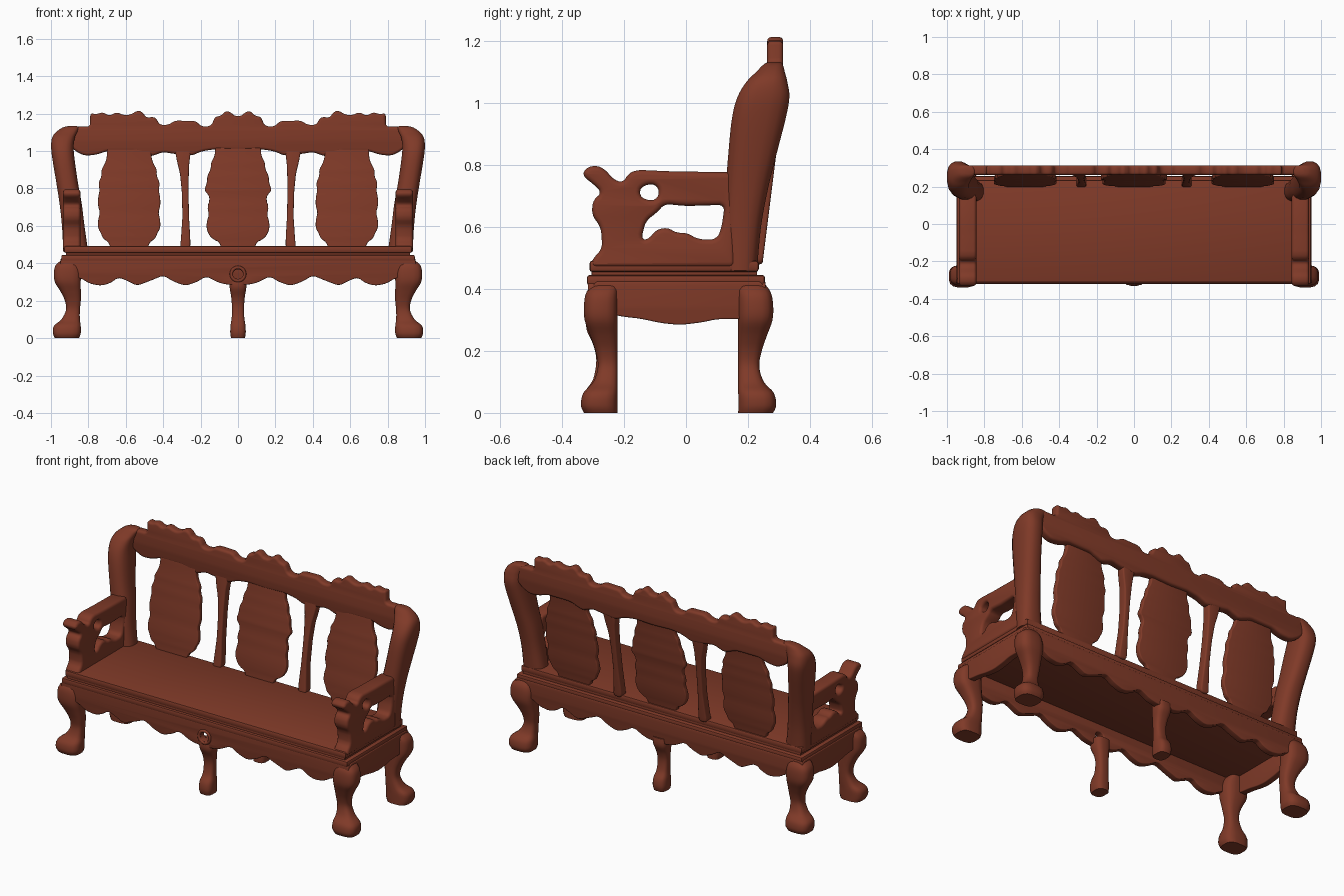
import bpy, bmesh, math
from mathutils import Vector

if "Cube" in bpy.data.objects:
    bpy.data.objects.remove(bpy.data.objects["Cube"])

wood = bpy.data.materials.new("red brown wood")
wood.diffuse_color = (0.215, 0.042, 0.021, 1)
wood.use_nodes = True
wood.node_tree.nodes["Principled BSDF"].inputs["Base Color"].default_value = wood.diffuse_color


def finish(name, me, angle=40):
    bm = bmesh.new()
    bm.from_mesh(me)
    bmesh.ops.remove_doubles(bm, verts=bm.verts, dist=0.0002)
    bmesh.ops.recalc_face_normals(bm, faces=bm.faces)
    bm.to_mesh(me)
    bm.free()
    me.materials.clear()
    me.materials.append(wood)
    me.shade_smooth()
    me.set_sharp_from_angle(angle=math.radians(angle))
    ob = bpy.data.objects.new(name, me)
    bpy.context.collection.objects.link(ob)
    return ob


def soften(pts, r=0.012):
    # cut the corners of a closed outline twice, by at most r
    pts = [Vector(p) for p in pts]
    for rr in (r, r * 0.4):
        out = []
        for i, p in enumerate(pts):
            for q in (pts[i - 1], pts[(i + 1) % len(pts)]):
                d = q - p
                out.append(p + d.normalized() * min(rr, 0.3 * d.length))
        pts = out
    return pts


def plate(name, loops, thick, place, bevel=0.008, r=0.012):
    # flat carved board with rounded rim; place maps (u, v, depth) to world
    cu = bpy.data.curves.new(name, 'CURVE')
    cu.dimensions = '2D'
    cu.fill_mode = 'BOTH'
    cu.extrude = thick / 2 - bevel
    cu.bevel_depth = bevel
    cu.bevel_resolution = 2
    cu.offset = -bevel
    for loop in loops:
        pts = soften(loop, r)
        sp = cu.splines.new('POLY')
        sp.points.add(len(pts) - 1)
        for k, p in zip(sp.points, pts):
            k.co = (p.x, p.y, 0, 1)
        sp.use_cyclic_u = True
    tmp = bpy.data.objects.new("temp", cu)
    bpy.context.collection.objects.link(tmp)
    dg = bpy.context.evaluated_depsgraph_get()
    me = bpy.data.meshes.new_from_object(tmp.evaluated_get(dg))
    bpy.data.objects.remove(tmp)
    for v in me.vertices:
        v.co = place(*v.co)
    return finish(name, me)


def loft(name, secs, sx=1, sy=1, n=16, power=0.75, steps=4):
    # rounded sections (z, x0, x1, y0, y1) joined by a smooth interpolation
    rows = []
    S = [secs[0]] + secs + [secs[-1]]
    for i in range(1, len(S) - 2):
        for k in range(steps):
            t = k / steps
            rows.append([0.5 * (2 * b + (c - a) * t + (2 * a - 5 * b + 4 * c - d) * t * t
                                + (3 * b - a - 3 * c + d) * t ** 3)
                         for a, b, c, d in zip(*S[i - 1:i + 3])])
    rows.append(secs[-1])
    bm = bmesh.new()
    rings = []
    for z, x0, x1, y0, y1 in rows:
        ring = []
        for j in range(n):
            a = 2 * math.pi * (j + 0.5) / n
            c, s = math.cos(a), math.sin(a)
            c = math.copysign(abs(c) ** power, c)
            s = math.copysign(abs(s) ** power, s)
            ring.append(bm.verts.new((sx * ((x0 + x1) / 2 + c * (x1 - x0) / 2),
                                      sy * ((y0 + y1) / 2 + s * (y1 - y0) / 2), z)))
        rings.append(ring)
    for p, q in zip(rings, rings[1:]):
        for j in range(n):
            k = (j + 1) % n
            bm.faces.new((p[j], p[k], q[k], q[j]))
    bm.faces.new(rings[0])
    bm.faces.new(rings[-1])
    me = bpy.data.meshes.new(name)
    bm.to_mesh(me)
    bm.free()
    return finish(name, me, 50)


def box(name, x, y0, y1, z0, z1, bev):
    bm = bmesh.new()
    bmesh.ops.create_cube(bm, size=1)
    for v in bm.verts:
        v.co = (v.co.x * 2 * x, (y0 + y1) / 2 + v.co.y * (y1 - y0), (z0 + z1) / 2 + v.co.z * (z1 - z0))
    bmesh.ops.bevel(bm, geom=bm.edges[:], offset=bev, segments=2, affect='EDGES', profile=0.5)
    me = bpy.data.meshes.new(name)
    bm.to_mesh(me)
    bm.free()
    return finish(name, me)


def mirrored(half):
    return half + [(-x, z) for x, z in reversed(half) if x > 0]


# seat with stepped mouldings
box("seat", 0.93, -0.312, 0.235, 0.455, 0.492, 0.01)
box("seat_groove", 0.92, -0.305, 0.23, 0.435, 0.465, 0.003)
box("seat_moulding", 0.945, -0.32, 0.255, 0.412, 0.445, 0.008)

# scalloped front and back aprons, the front one pierced in the middle
wave = [(0, .285), (.05, .285), (.10, .295), (.17, .33), (.22, .30), (.28, .28), (.34, .30),
        (.40, .335), (.46, .31), (.54, .28), (.60, .31), (.64, .325), (.68, .295), (.73, .28),
        (.79, .29), (.84, .32), (.95, .34), (.95, .425)]
hole = [(0.03 * math.cos(a * math.pi / 6), 0.342 + 0.026 * math.sin(a * math.pi / 6)) for a in range(12)]
plate("front_apron", [mirrored(wave), hole], 0.04, lambda u, v, w: (u, -0.297 + w, v), 0.005)
plate("back_apron", [mirrored(wave)], 0.04, lambda u, v, w: (u, 0.237 + w, v), 0.005)

# carved ring around the hole
bpy.ops.mesh.primitive_torus_add(major_radius=0.036, minor_radius=0.009, major_segments=20,
                                 minor_segments=8, location=(0, -0.317, 0.342),
                                 rotation=(math.pi / 2, 0, 0))
ring = bpy.context.object
ring.name = "apron_ring"
ring.data.materials.append(wood)
bpy.ops.object.shade_smooth()

# corner legs: z, inner x, outer x, outer y (front)
leg = [(0, .85, .98, .33), (.025, .84, .99, .34), (.065, .84, .985, .332), (.10, .845, .945, .30),
       (.15, .845, .92, .285), (.20, .84, .926, .293), (.25, .84, .95, .31), (.30, .84, .98, .328),
       (.35, .84, .985, .33), (.39, .85, .975, .322), (.42, .87, .94, .30)]
for side, sx in (("left", -1), ("right", 1)):
    loft("front_leg_" + side, [(z, a, b, .22, y) for z, a, b, y in leg], sx, -1, power=0.65)
    loft("back_leg_" + side, [(z, a, b, .168, y - .048) for z, a, b, y in leg], sx, 1, power=0.65)

# middle legs
for name, sy, d in (("front_middle_leg", -1, 0), ("back_middle_leg", 1, .055)):
    loft(name, [(z, -h, h, .235 - d, y - d) for z, h, y in (
        (0, .038, .325), (.03, .042, .332), (.07, .04, .325), (.11, .034, .30), (.17, .033, .29),
        (.22, .037, .30), (.27, .045, .322), (.315, .045, .32))], 1, sy, power=0.65)

side_apron = [(-.30, .425), (.25, .425), (.25, .33), (.2, .303), (.1, .303), (.05, .292), (-.02, .284),
              (-.08, .29), (-.15, .305), (-.2, .31), (-.30, .33)]
# arm outline with its two openings (y, z)
arm = [(-.31, .47), (-.30, .50), (-.27, .53), (-.275, .60), (-.305, .64), (-.30, .69), (-.27, .71), (-.30, .74),
       (-.335, .765), (-.325, .79), (-.295, .80), (-.265, .79), (-.23, .75), (-.20, .745), (-.19, .77),
       (-.16, .785), (-.05, .78), (.16, .777), (.16, .47)]
arm_hole = [(-.155, .71), (-.135, .738), (-.09, .737), (-.088, .69), (-.13, .685)]
arm_window = [(-.145, .56), (-.12, .56), (-.10, .59), (-.06, .60), (-.03, .58), (.0, .583), (.04, .56),
              (.10, .56), (.115, .60), (.125, .672), (0, .668), (-.07, .675), (-.09, .65), (-.13, .62)]
# back posts, swelling towards the curled top
post = [(.46, .80, .935, .12, .23), (.6, .82, .942, .12, .243), (.72, .835, .955, .127, .265),
        (.83, .855, .972, .135, .292), (.95, .872, .992, .147, .323), (1.02, .878, 1.0, .165, .335),
        (1.07, .872, .995, .195, .328), (1.10, .86, .975, .225, .32), (1.125, .85, .94, .25, .313),
        (1.133, .86, .91, .265, .305)]
for side, s in (("left", -1), ("right", 1)):
    plate("side_apron_" + side, [side_apron], 0.04, lambda u, v, w: (s * (.93 + w), u, v), 0.005)
    plate("arm_" + side, [arm, arm_hole, arm_window], 0.092, lambda u, v, w: (s * (.889 + w), u, v), 0.016)
    loft("back_post_" + side, post, s, 1)

# top rail with carved crest
rail = [(0, 1.005), (.12, 1.01), (.19, 1.0), (.25, .975), (.34, .985), (.40, .995), (.47, .97), (.55, 1.0),
        (.70, 1.0), (.76, .98), (.82, .975), (.87, 1.0), (.92, 1.05), (.90, 1.13), (.79, 1.13),
        (.79, 1.205), (.76, 1.195), (.72, 1.21), (.69, 1.185), (.65, 1.21), (.61, 1.19), (.57, 1.195),
        (.54, 1.217), (.51, 1.21), (.49, 1.175), (.45, 1.185), (.43, 1.165), (.42, 1.14), (.37, 1.14),
        (.34, 1.163), (.22, 1.16), (.20, 1.132), (.145, 1.132), (.13, 1.165), (.12, 1.185), (.09, 1.187),
        (.065, 1.218), (.035, 1.205), (.02, 1.188), (0, 1.188)]
plate("top_rail", [mirrored(rail)], 0.052, lambda u, v, w: (u, .288 + w, v), 0.014)


def lean(z):
    return 0.212 + (z - 0.48) * 0.125


# carved back panels, half outlines
mid = [(0, .48), (.09, .48), (.10, .515), (.13, .525), (.155, .55), (.17, .59), (.165, .63), (.155, .66),
       (.165, .70), (.15, .74), (.16, .77), (.182, .79), (.165, .83), (.165, .87), (.145, .90), (.145, .94),
       (.125, .97), (.12, 1.03), (0, 1.03)]
end = [(0, .48), (.10, .48), (.11, .515), (.14, .53), (.15, .56), (.168, .59), (.165, .64), (.155, .67),
       (.168, .71), (.165, .76), (.157, .79), (.165, .83), (.145, .87), (.15, .90), (.13, .93), (.118, .97),
       (.118, 1.03), (0, 1.03)]
for name, cx, half in (("panel_left", -.582, end), ("panel_middle", 0, mid), ("panel_right", .582, end)):
    plate(name, [mirrored(half)], 0.03, lambda u, v, w: (u + cx, lean(v) + w, v), 0.006)

# slim uprights between the panels
slat = [(.255, .48), (.31, .48), (.305, .53), (.297, .65), (.30, .78), (.31, .88), (.325, .94), (.34, 1.02),
        (.25, 1.02), (.262, .92), (.265, .80), (.262, .65), (.255, .53)]
for side, s in (("left", -1), ("right", 1)):
    plate("slat_" + side, [slat], 0.05, lambda u, v, w: (s * u, lean(v) + .01 + w, v), 0.008)
